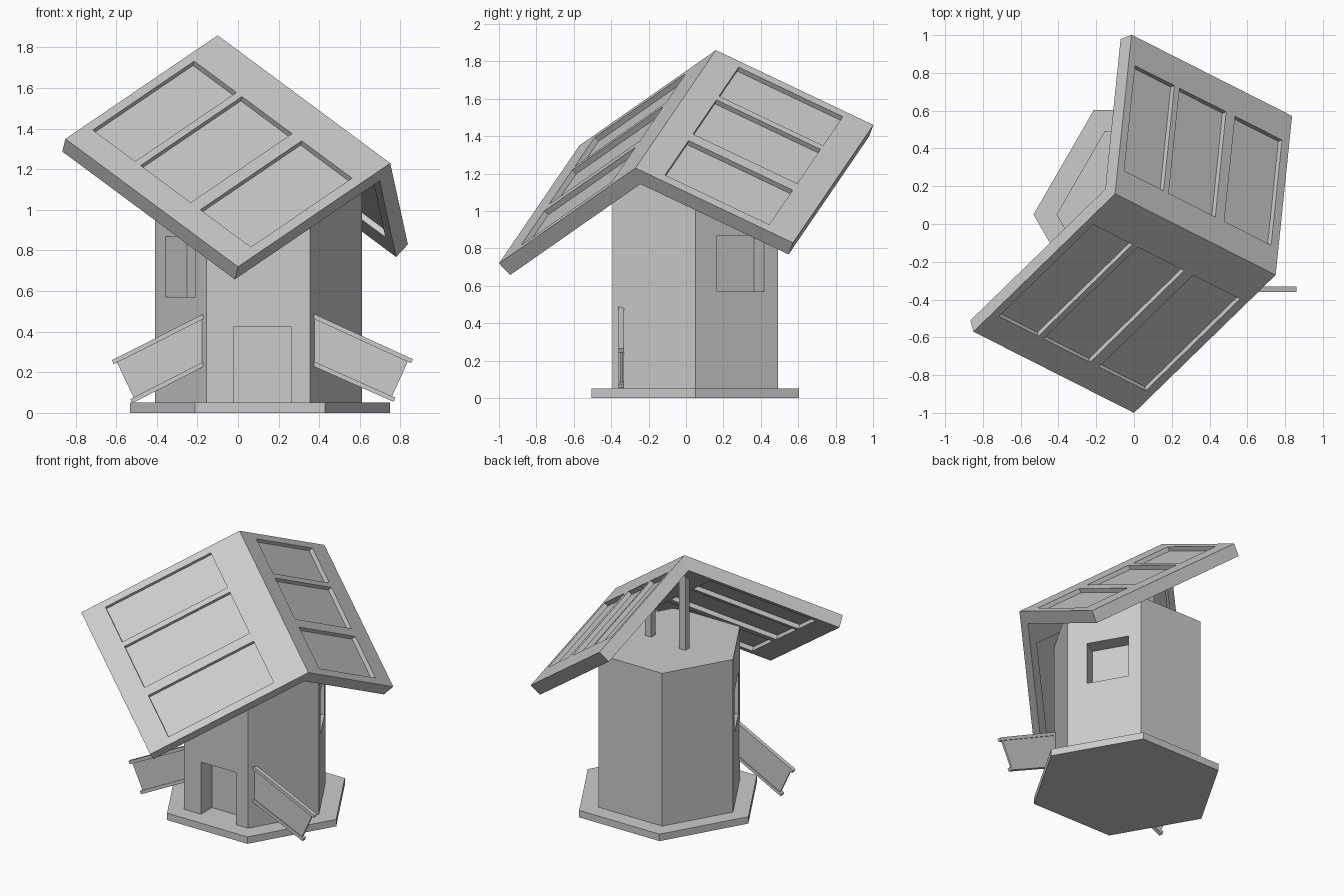
import bpy, bmesh
from math import cos, sin, radians
from mathutils import Vector, Matrix

if "Cube" in bpy.data.objects:
    bpy.data.objects.remove(bpy.data.objects["Cube"])

CX, CY = 0.1, 0.05          # centre of the hexagonal tower


def finish(name, bm):
    bmesh.ops.recalc_face_normals(bm, faces=bm.faces)
    me = bpy.data.meshes.new(name)
    bm.to_mesh(me)
    bm.free()
    ob = bpy.data.objects.new(name, me)
    bpy.context.collection.objects.link(ob)
    return ob


def prism(bm, pts, shift):
    """Extrude a closed 3D outline along a vector."""
    f = bm.faces.new([bm.verts.new(p) for p in pts])
    r = bmesh.ops.extrude_face_region(bm, geom=[f])
    # the source face stays behind as the start cap
    verts = [g for g in r['geom'] if isinstance(g, bmesh.types.BMVert)]
    bmesh.ops.translate(bm, vec=shift, verts=verts)
    if not f.is_valid:
        return
    return f


def hexagon(name, x, y, radius, z0, z1):
    bm = bmesh.new()
    bmesh.ops.create_cone(bm, cap_ends=True, segments=6, radius1=radius,
                          radius2=radius, depth=z1 - z0)
    a = bm.verts[:][0].co
    turn = -Vector((a.x, a.y)).angle_signed(Vector((1, 0)))
    bmesh.ops.rotate(bm, matrix=Matrix.Rotation(turn, 3, 'Z'), verts=bm.verts)
    bmesh.ops.translate(bm, vec=(x, y, (z0 + z1) / 2), verts=bm.verts)
    return finish(name, bm)


# base plate and tower
hexagon("base_plate", 0.108, CY, 0.64, 0.0, 0.05)
tower = hexagon("tower", CX, CY, 0.51, 0.05, 1.15)


# recessed door and windows, cut into the tower faces
def recess(name, angle, side, width, z0, z1, depth):
    a = radians(angle)
    ap = 0.51 * cos(radians(30))
    bm = bmesh.new()
    bmesh.ops.create_cube(bm, size=1)
    m = (Matrix.Translation((CX, CY, 0)) @ Matrix.Rotation(a, 4, 'Z')
         @ Matrix.Translation((ap, side, (z0 + z1) / 2))
         @ Matrix.Diagonal((2 * depth, width, z1 - z0, 1)))
    bmesh.ops.transform(bm, matrix=m, verts=bm.verts)
    cutter = finish(name, bm)
    mod = tower.modifiers.new(name, 'BOOLEAN')
    mod.operation = 'DIFFERENCE'
    mod.solver = 'EXACT'
    mod.object = cutter
    cutter.hide_render = True
    cutter.display_type = 'WIRE'


recess("door_cutter", 270, 0.02, 0.28, 0.0, 0.425, 0.125)
recess("left_window_cutter", 210, 0.0, 0.295, 0.57, 0.87, 0.12)
recess("right_window_cutter", 30, 0.025, 0.29, 0.57, 0.87, 0.11)

# apply the cuts, then drop the helpers
bpy.context.view_layer.update()
cut = bpy.data.meshes.new_from_object(
    tower.evaluated_get(bpy.context.evaluated_depsgraph_get()))
helpers = [m.object for m in tower.modifiers]
tower.modifiers.clear()
tower.data = cut
for h in helpers:
    bpy.data.objects.remove(h)


# side boards: thin board with slightly longer, thicker rails
def side_board(name, x0, top_end, bottom_end):
    def slab(part, pts, y0, y1):
        bm = bmesh.new()
        prism(bm, [(x, y0, z) for x, z in pts], (0, y1 - y0, 0))
        finish(name + part, bm)
    t0, b0 = Vector((x0, 0.49)), Vector((x0, 0.23))
    t1, b1 = Vector(top_end), Vector(bottom_end)
    slab("_panel", [t0, t1, b1, b0], -0.352, -0.338)
    d = (t1 - t0).normalized() * 0.018
    drop = (b1 - t1).normalized() * 0.022
    low = Vector((0, -0.025))
    slab("_top_rail", [t0, t1 + d, t1 + d + drop, t0 + low], -0.36, -0.332)
    slab("_bottom_rail", [b0, b1 + d, b1 + d - drop, b0 - low], -0.36, -0.332)


side_board("right_board", 0.37, (0.845, 0.272), (0.75, 0.062))
side_board("left_board", -0.165, (-0.605, 0.268), (-0.505, 0.056))

# roof: two framed slopes meeting on a tilted ridge
A, B = Vector((-0.1, 0.16, 1.86)), Vector((0.75, -0.27, 1.23))
EAVE = {"left": Vector((-0.75, -0.73, -0.51)),
        "right": Vector((0.087, 0.842, -0.40))}
THICK = 0.088
RIDGE = B - A


def inward(side):
    n = RIDGE.cross(EAVE[side]).normalized()
    return -n if n.z > 0 else n


NL, NR = inward("left"), inward("right")
MITRE = THICK * (NL + NR) / (1 + NL.dot(NR))
US = [0, 0.04, 0.285, 0.317, 0.607, 0.663, 0.955, 1]


def roof_slope(side, v0, v1):
    n, e = inward(side), EAVE[side]
    vs = [0, v0, v1, 1]
    bm = bmesh.new()
    grids = []
    for under in (0, 1):
        g = [[bm.verts.new(A + RIDGE * u + e * v + (
            (MITRE if v == 0 else n * THICK) if under else Vector()))
            for v in vs] for u in US]
        grids.append(g)
        depth = n * (-0.03 if under else 0.03)
        for i in range(7):
            for j in range(3):
                q = [g[i][j], g[i + 1][j], g[i + 1][j + 1], g[i][j + 1]]
                if j == 1 and i in (1, 3, 5):      # sunken panel
                    s = [bm.verts.new(p.co + depth) for p in q]
                    bm.faces.new(s)
                    for k in range(4):
                        m = (k + 1) % 4
                        bm.faces.new((q[k], q[m], s[m], s[k]))
                else:
                    bm.faces.new(q)
    rim = ([(i, 0) for i in range(8)] + [(7, j) for j in (1, 2, 3)]
           + [(i, 3) for i in range(6, -1, -1)] + [(0, 2), (0, 1)])
    t, b = grids
    for (i, j), (k, l) in zip(rim, rim[1:] + rim[:1]):
        bm.faces.new((t[i][j], t[k][l], b[k][l], b[i][j]))
    finish(side + "_roof_slope", bm)


roof_slope("left", 0.2, 0.865)
roof_slope("right", 0.165, 0.826)

# posts carrying the ridge
for name, x, y, top in (("back_post", -0.05, 0.09, 1.74),
                        ("middle_post", 0.25, 0.05, 1.49)):
    bm = bmesh.new()
    h = 0.025
    prism(bm, [(x - h, y - h, 1.15), (x + h, y - h, 1.15),
               (x + h, y + h, 1.15), (x - h, y + h, 1.15)],
          (0, 0, top - 1.15))
    finish(name, bm)
